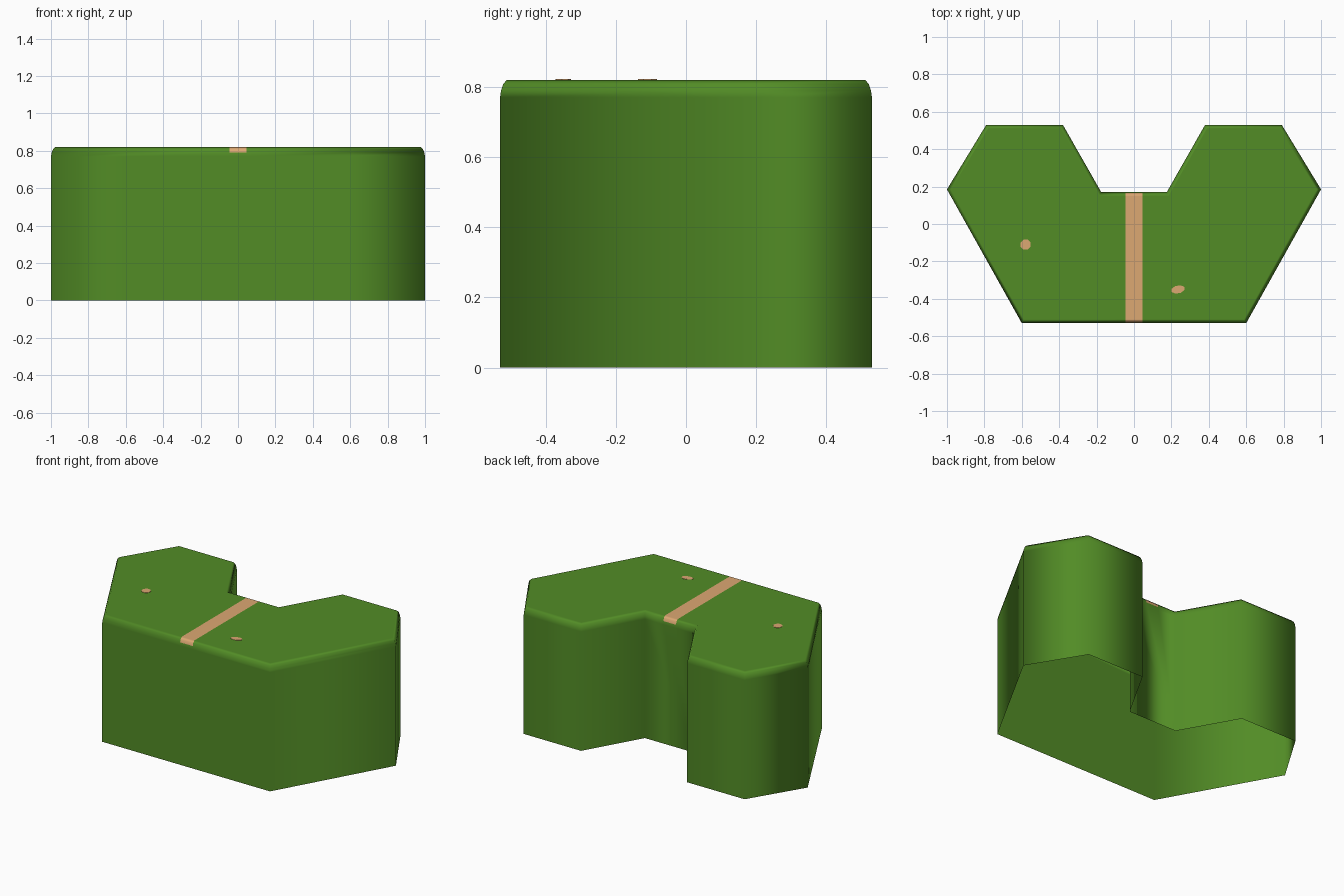
import bpy, bmesh, math
from mathutils import Vector

if "Cube" in bpy.data.objects:
    bpy.data.objects.remove(bpy.data.objects["Cube"])

def material(name, rgb):
    m = bpy.data.materials.new(name)
    m.diffuse_color = (*rgb, 1)
    m.use_nodes = True
    m.node_tree.nodes["Principled BSDF"].inputs["Base Color"].default_value = m.diffuse_color
    return m

GREEN = material("grass green", (0.084, 0.262, 0.019))
PEACH = material("sandy peach", (0.716, 0.392, 0.171))
TOP = 0.82

def add_object(name, bm, mats):
    me = bpy.data.meshes.new(name)
    bm.to_mesh(me)
    bm.free()
    ob = bpy.data.objects.new(name, me)
    bpy.context.collection.objects.link(ob)
    for m in mats:
        me.materials.append(m)
    return ob

# Tile outline: right half mirrored, counter-clockwise
right = [(0.6, -0.53), (1.0, 0.185), (0.79, 0.53), (0.38, 0.53), (0.175, 0.17)]
outline = [Vector(p) for p in right + [(-x, y) for x, y in reversed(right)]]

def inset(points, d):
    """Move every edge of the outline inwards by d."""
    out = []
    for i, p in enumerate(points):
        a = (p - points[i - 1]).normalized()
        b = (points[(i + 1) % len(points)] - p).normalized()
        na, nb = Vector((-a.y, a.x)), Vector((-b.y, b.x))
        out.append(p + (na + nb) * d / (1 + na.dot(nb)))
    return out

# Tile body: open underneath, walls rising to a rounded rim and flat top
bm = bmesh.new()
rings = []
for d, z in [(0, 0), (0, 0.77), (0.003, 0.79), (0.009, 0.808), (0.02, TOP)]:
    rings.append([bm.verts.new((p.x, p.y, z)) for p in inset(outline, d)])
n = len(outline)
for lo, hi in zip(rings, rings[1:]):
    for i in range(n):
        j = (i + 1) % n
        bm.faces.new((lo[i], lo[j], hi[j], hi[i]))
bm.faces.new(rings[-1])

# Path stripe: cut into the top and rim, then coloured by position
HALF = 0.045
for x in (-HALF, HALF):
    faces = [f for f in bm.faces if f.calc_center_median().z > 0.775]
    geom = faces + list({e for f in faces for e in f.edges}) + list({v for f in faces for v in f.verts})
    bmesh.ops.bisect_plane(bm, geom=geom, plane_co=(x, 0, 0), plane_no=(1, 0, 0))
for f in bm.faces:
    f.smooth = True
    c = f.calc_center_median()
    if c.z > 0.792 and all(abs(v.co.x) < HALF + 0.001 for v in f.verts):
        f.material_index = 1
tile = add_object("hex_tile", bm, [GREEN, PEACH])
wn = tile.modifiers.new("weighted normals", 'WEIGHTED_NORMAL')
wn.weight = 100

# Pebble spots: thin plates on the top
def spot(name, x, y, rx, ry, tilt):
    bm = bmesh.new()
    pts = []
    for i in range(8):
        a = i * math.tau / 8 + math.tau / 16
        px, py = rx * math.cos(a), ry * math.sin(a)
        pts.append(bm.verts.new((x + px, y + py + tilt * px, TOP + 0.002)))
    face = bm.faces.new(pts)
    ext = bmesh.ops.extrude_face_region(bm, geom=[face], use_keep_orig=True)
    for v in ext["geom"]:
        if isinstance(v, bmesh.types.BMVert):
            v.co.z = TOP - 0.002
    bmesh.ops.recalc_face_normals(bm, faces=bm.faces)
    add_object(name, bm, [PEACH])

spot("round_spot", -0.58, -0.11, 0.029, 0.029, 0)
spot("long_spot", 0.235, -0.35, 0.037, 0.022, 0.15)
